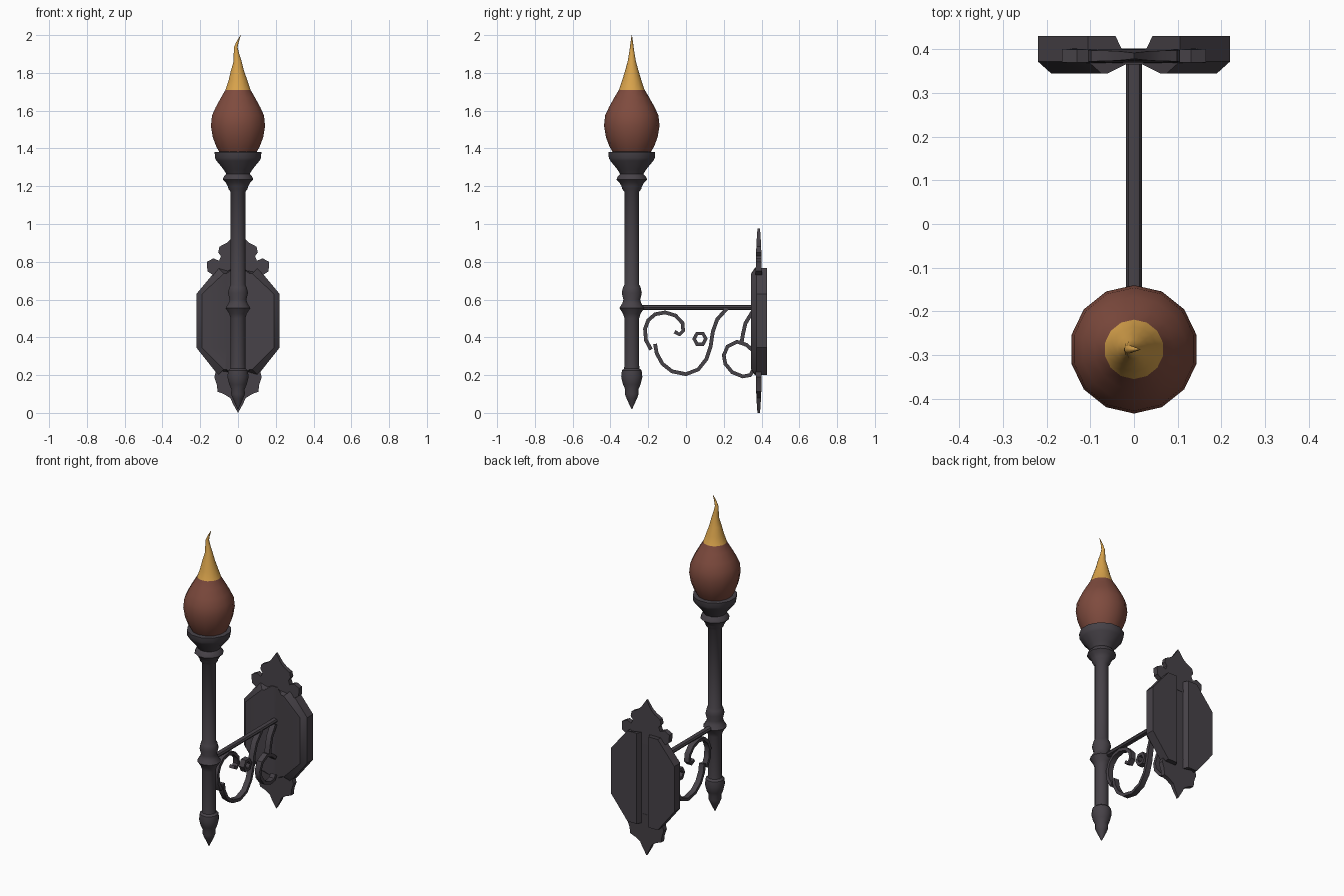
import bpy, bmesh, math
from mathutils import Vector

if "Cube" in bpy.data.objects:
    bpy.data.objects.remove(bpy.data.objects["Cube"])


def material(name, rgb):
    m = bpy.data.materials.new(name)
    m.diffuse_color = (*rgb, 1)
    m.use_nodes = True
    m.node_tree.nodes["Principled BSDF"].inputs["Base Color"].default_value = m.diffuse_color
    return m


iron = material("dark iron", (0.062, 0.054, 0.064))
rust = material("rust brown", (0.21, 0.07, 0.048))
gold = material("flame gold", (0.68, 0.36, 0.07))


def loft(name, rings, mats=(iron,), cyclic=False, angle=40):
    """Skin a list of equal-length closed rings of points."""
    bm = bmesh.new()
    vr = [[bm.verts.new(p) for p in r] for r in rings]
    n = len(rings[0])
    pairs = list(zip(vr, vr[1:])) + ([(vr[-1], vr[0])] if cyclic else [])
    for a, b in pairs:
        for i in range(n):
            j = (i + 1) % n
            bm.faces.new((a[i], a[j], b[j], b[i]))
    if not cyclic:
        bm.faces.new(vr[0][::-1])
        bm.faces.new(vr[-1])
    return finish(name, bm, mats, angle)


def finish(name, bm, mats=(iron,), angle=40):
    bmesh.ops.recalc_face_normals(bm, faces=bm.faces)
    me = bpy.data.meshes.new(name)
    bm.to_mesh(me)
    bm.free()
    ob = bpy.data.objects.new(name, me)
    bpy.context.collection.objects.link(ob)
    for m in mats:
        me.materials.append(m)
    bpy.ops.object.select_all(action='DESELECT')
    ob.select_set(True)
    bpy.context.view_layer.objects.active = ob
    bpy.ops.object.shade_smooth_by_angle(angle=math.radians(angle))
    return ob


POST_Y = -0.287


def lathe(name, prof, n=12, **kw):
    """Profile rows: z, radius, optional sideways shift."""
    rings = []
    for z, r, *dx in prof:
        s = dx[0] if dx else 0
        rings.append([(s + r * math.cos(2 * math.pi * (i + .5) / n),
                       POST_Y + r * math.sin(2 * math.pi * (i + .5) / n), z)
                      for i in range(n)])
    return loft(name, rings, **kw)


# Upright post with finial, collar and cup
lathe("post", [(.02, .002), (.075, .028), (.10, .038), (.125, .036), (.15, .048),
               (.19, .058), (.225, .054), (.235, .042), (.26, .040), (.50, .040),
               (.525, .048), (.555, .068), (.58, .052), (.60, .046), (.635, .055),
               (.665, .048), (.68, .040), (1.17, .040), (1.185, .052), (1.20, .056),
               (1.22, .068), (1.235, .084), (1.25, .078), (1.265, .064),
               (1.29, .080), (1.335, .118), (1.35, .126), (1.38, .128),
               (1.383, .10)])

# Flame, gold above the tip line
flame = lathe("flame", [(1.37, .095), (1.41, .118), (1.46, .137), (1.52, .147),
                        (1.575, .141), (1.62, .120), (1.67, .092), (1.71, .068),
                        (1.76, .051), (1.81, .036, -.003), (1.86, .022, -.002),
                        (1.90, .015, -.008), (1.935, .010, -.012),
                        (1.96, .007, -.004), (2.0, .001, .014)],
              n=14, mats=(rust, gold), angle=60)
for p in flame.data.polygons:
    p.material_index = int(p.center.z > 1.71)

# Horizontal arm
loft("arm", [[(.018 * math.cos(math.pi * i / 4), y,
               .558 + .014 * math.sin(math.pi * i / 4)) for i in range(8)]
             for y in (-.28, .38)])


def strip(name, pts, cyclic=False, w=.017, t=.010):
    """Flat bar swept along a path in the side plane."""
    P = [Vector(p) for p in pts]
    n, rings = len(P), []
    for i, p in enumerate(P):
        a = P[i - 1] if cyclic or i else p
        b = P[(i + 1) % n] if cyclic or i < n - 1 else p
        d = (b - a).normalized()
        o = Vector((-d.y, d.x)) * t
        rings.append([(x, *(p + o * s))
                      for x, s in ((-w, -1), (w, -1), (w, 1), (-w, 1))])
    return loft(name, rings, cyclic=cyclic)


# Scrollwork under the arm
strip("small_scroll", [(-.185, .335), (-.212, .385), (-.217, .445), (-.20, .49),
                       (-.164, .522), (-.11, .532), (-.055, .515), (-.018, .475),
                       (-.015, .435), (-.035, .415), (-.06, .43)])
strip("large_scroll", [(-.164, .365), (-.155, .315), (-.125, .26), (-.074, .22),
                       (0, .205), (.065, .23), (.108, .285), (.13, .35),
                       (.142, .43), (.165, .495), (.217, .553)])
strip("wall_scroll", [(.355, .225), (.34, .20), (.30, .193), (.245, .215),
                      (.208, .26), (.20, .305), (.22, .352), (.27, .377),
                      (.32, .36), (.355, .33)])
strip("wall_brace", [(.295, .375), (.302, .42), (.315, .475), (.355, .54)])
strip("scroll_ring", [(.074 + .031 * math.cos(math.pi * i / 3),
                       .392 + .033 * math.sin(math.pi * i / 3))
                      for i in range(6)], cyclic=True)

# Wall plate body: bevelled octagon with a channel down the middle
rings = []
for z, w, dz in ((.20, .105, .03), (.345, .22, 0), (.63, .22, 0), (.768, .105, -.03)):
    half = [(.02, .365), (.06, .345), (w - .03, .345), (w, .372),
            (w, .43), (.042, .43), (.028, .40)]
    ring = half + [(-x, y) for x, y in reversed(half)]
    rings.append([(x, y, z + (dz if y < .36 else 0)) for x, y in ring])
loft("wall_plate", rings, angle=30)


# Ornamental crest plates above and below, thinning toward the point
def crest(name, half):
    outline = half + [(-x, z) for x, z in reversed(half) if x > 0]
    bm = bmesh.new()
    f = bm.faces.new([bm.verts.new((x, .368, z)) for x, z in outline])
    ext = bmesh.ops.extrude_face_region(bm, geom=[f])
    for v in ext["geom"]:
        if isinstance(v, bmesh.types.BMVert):
            v.co.y = .402
    for v in bm.verts:
        k = min(1, abs(v.co.z - .487) / .487) ** 4
        v.co.y = .385 + (v.co.y - .385) * (1 - .6 * k)
    finish(name, bm, angle=30)


crest("top_crest", [(.10, .70), (.14, .735), (.162, .75), (.165, .80), (.13, .818),
                    (.10, .805), (.09, .83), (.105, .85), (.098, .88),
                    (.06, .90), (.035, .922), (0, .975)])
crest("bottom_crest", [(.10, .26), (.118, .215), (.126, .19), (.112, .15),
                       (.108, .112), (.075, .10), (.04, .078), (.028, .05), (0, 0)])
